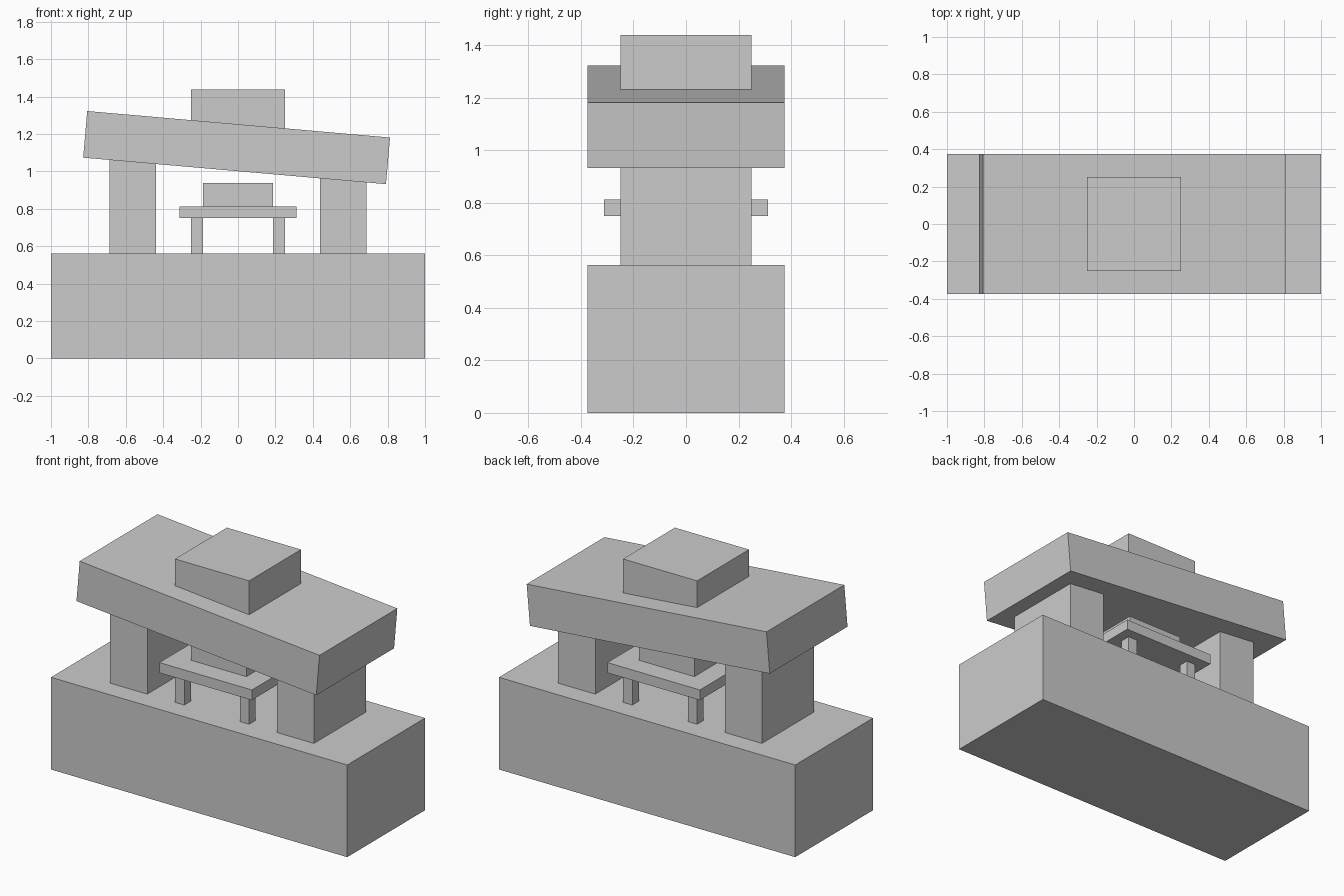
import bpy
from math import radians

if "Cube" in bpy.data.objects:
    bpy.data.objects.remove(bpy.data.objects["Cube"])


def box(name, center, size, tilt=0.0):
    """Box of the given full size, optionally tilted about the y axis."""
    bpy.ops.mesh.primitive_cube_add(size=1, location=center)
    ob = bpy.context.object
    ob.name = ob.data.name = name
    ob.scale = size
    bpy.ops.object.transform_apply(location=False, rotation=False, scale=True)
    ob.rotation_euler.y = radians(tilt)
    return ob


BASE_H = 0.5625

# Plinth
box("base", (0, 0, BASE_H / 2), (2, 0.75, BASE_H))

# Pillars, their tops sunk into the tilted slab
for side, s in (("left", -1), ("right", 1)):
    box(f"{side}_pillar", (s * 0.5625, 0, BASE_H + 0.25), (0.25, 0.5, 0.5))

# Tilted roof slab with a level block set into it
box("roof_slab", (-0.0075, 0, 1.1275), (1.625, 0.75, 0.25), tilt=5)
box("roof_block", (0, 0, 1.3125), (0.5, 0.5, 0.25))

# Small table between the pillars
LEG = 0.0625
for front, sy in (("front", -1), ("back", 1)):
    for side, sx in (("left", -1), ("right", 1)):
        box(f"table_{front}_{side}_leg",
            (sx * 0.21875, sy * 0.21875, BASE_H + 0.09375), (LEG, LEG, 0.1875))
box("table_top", (0, 0, 0.78125), (0.625, 0.625, 0.0625))
box("table_block", (0, 0, 0.875), (0.375, 0.375, 0.125))
